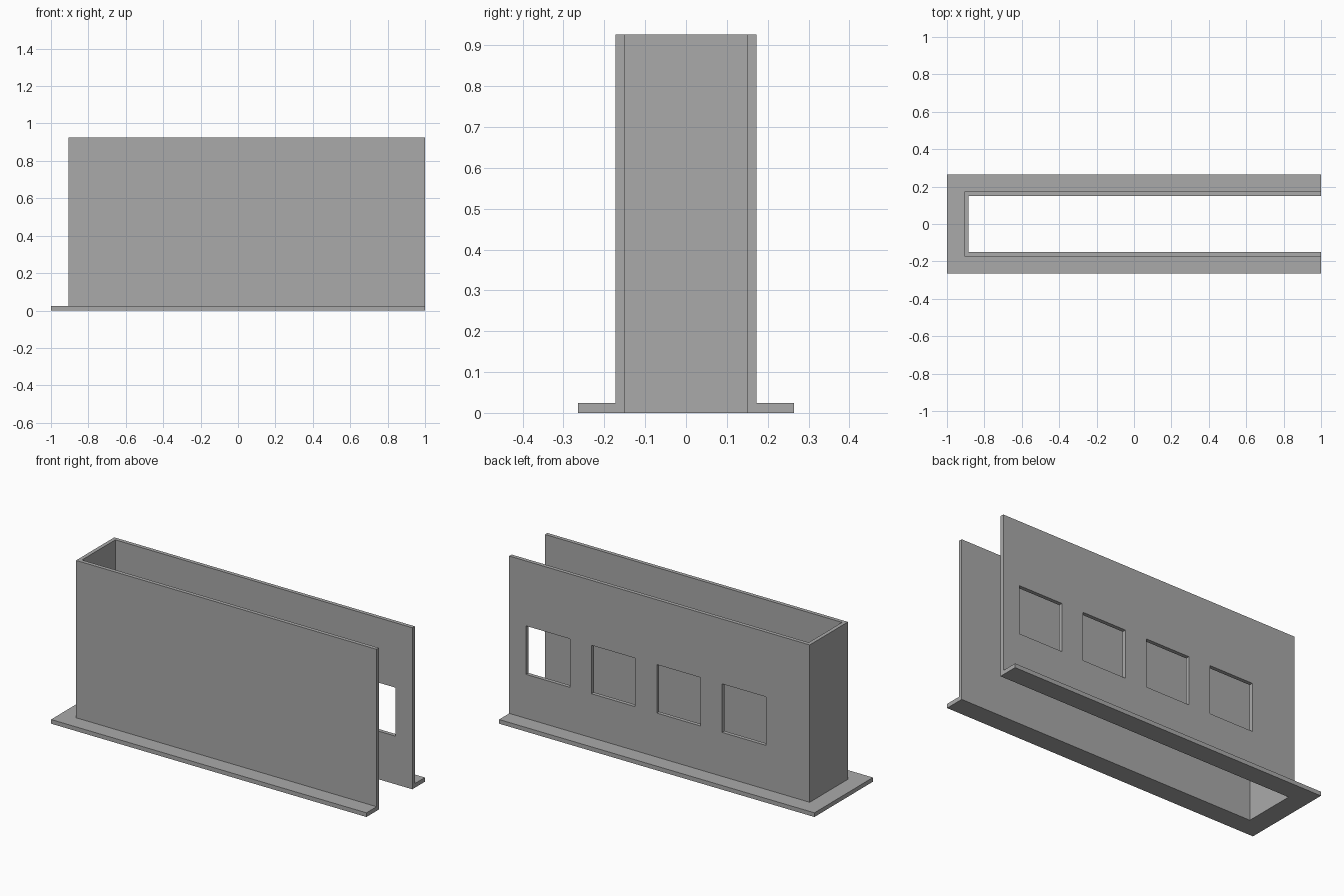
import bpy, bmesh

cube = bpy.data.objects.get("Cube")
if cube:
    bpy.data.objects.remove(cube, do_unlink=True)

# Main dimensions
OPEN_END = 1.0
WALL_X, WALL_Y, THICK, HEIGHT = -0.906, 0.173, 0.022, 0.926
FLANGE_X, FLANGE_Y, FLANGE_H = -1.0, 0.265, 0.024

grey = bpy.data.materials.new("plain grey")
grey.use_nodes = True
colour = (0.4, 0.4, 0.4, 1)
grey.diffuse_color = colour
grey.node_tree.nodes["Principled BSDF"].inputs["Base Color"].default_value = colour


def add_object(name, bm):
    bmesh.ops.recalc_face_normals(bm, faces=bm.faces)
    mesh = bpy.data.meshes.new(name)
    bm.to_mesh(mesh)
    bm.free()
    mesh.materials.append(grey)
    obj = bpy.data.objects.new(name, mesh)
    bpy.context.collection.objects.link(obj)
    return obj


def u_channel(name, outer_x, outer_y, inner_x, inner_y, height):
    """Extrude a U-shaped plan, open towards +x, up from the ground."""
    plan = [(OPEN_END, -outer_y), (outer_x, -outer_y), (outer_x, outer_y), (OPEN_END, outer_y),
            (OPEN_END, inner_y), (inner_x, inner_y), (inner_x, -inner_y), (OPEN_END, -inner_y)]
    bm = bmesh.new()
    face = bm.faces.new([bm.verts.new((x, y, 0)) for x, y in plan])
    result = bmesh.ops.extrude_face_region(bm, geom=[face])
    top = [v for v in result["geom"] if isinstance(v, bmesh.types.BMVert)]
    bmesh.ops.translate(bm, verts=top, vec=(0, 0, height))
    return add_object(name, bm)


# Three upright walls and the flange around their foot
walls = u_channel("walls", WALL_X, WALL_Y, WALL_X + THICK, WALL_Y - THICK, HEIGHT)
u_channel("base_flange", FLANGE_X, FLANGE_Y, WALL_X, WALL_Y, FLANGE_H)

# Row of four square windows through the back wall
bm = bmesh.new()
for i in range(4):
    block = bmesh.ops.create_cube(bm, size=0.278)["verts"]
    bmesh.ops.scale(bm, verts=block, vec=(1, 0.4, 1))
    bmesh.ops.translate(bm, verts=block, vec=(0.755 - 0.415 * i, WALL_Y, 0.415))
cutter = add_object("window_cutter", bm)
cutter.hide_render = True

cut = walls.modifiers.new("windows", "BOOLEAN")
cut.operation = "DIFFERENCE"
cut.solver = "EXACT"
cut.object = cutter
bpy.context.view_layer.objects.active = walls
bpy.ops.object.modifier_apply(modifier=cut.name)
bpy.data.objects.remove(cutter, do_unlink=True)
